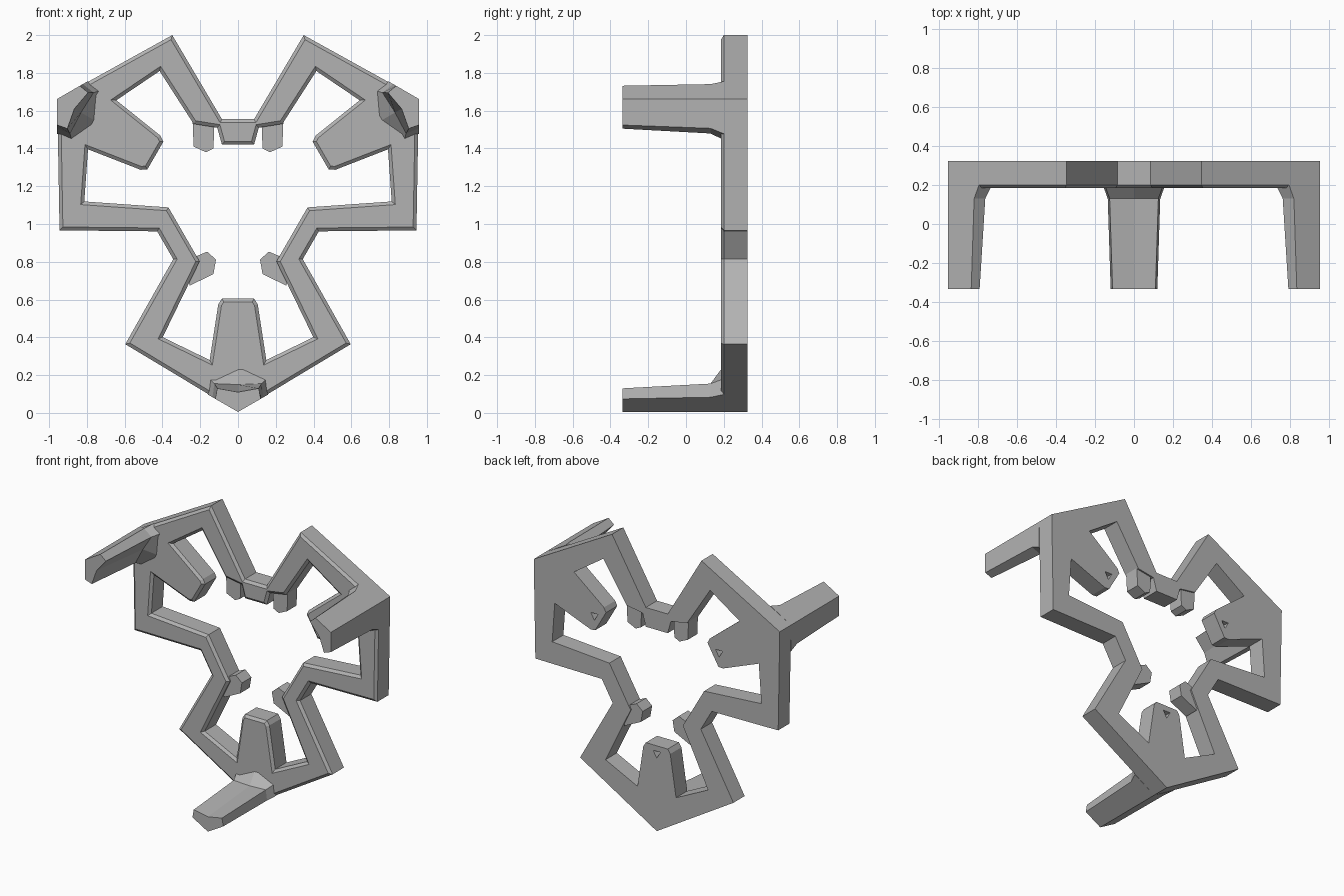
import bpy, bmesh, math
from mathutils import Vector, Matrix

cube = bpy.data.objects.get("Cube")
if cube:
    bpy.data.objects.remove(cube, do_unlink=True)

CENTRE = 1.11      # height of the three-fold axis
BACK, FRONT = 0.325, 0.2

grey = bpy.data.materials.new("plain_grey")
grey.use_nodes = True
grey.diffuse_color = (0.45, 0.45, 0.45, 1)
grey.node_tree.nodes["Principled BSDF"].inputs["Base Color"].default_value = (0.45, 0.45, 0.45, 1)


def finish(name, bm):
    bmesh.ops.recalc_face_normals(bm, faces=bm.faces)
    mesh = bpy.data.meshes.new(name)
    bm.to_mesh(mesh)
    bm.free()
    mesh.materials.append(grey)
    ob = bpy.data.objects.new(name, mesh)
    bpy.context.collection.objects.link(ob)
    return ob


def turned(points, third, y, side=1):
    """Points measured from the axis, mirrored and turned by thirds of a circle."""
    a = third * math.tau / 3
    c, s = math.cos(a), math.sin(a)
    return [Vector((side * x * c - z * s, y, side * x * s + z * c + CENTRE)) for x, z in points]


def loft(name, loops):
    """Closed solid through a row of matching cross-sections."""
    bm = bmesh.new()
    rings = [[bm.verts.new(p) for p in loop] for loop in loops]
    n = len(rings[0])
    for a, b in zip(rings, rings[1:]):
        for i in range(n):
            bm.faces.new((a[i], a[(i + 1) % n], b[(i + 1) % n], b[i]))
    bm.faces.new(rings[0])
    bm.faces.new(rings[-1])
    return finish(name, bm)


# Frame: one half-sector outline, mirrored and turned into a closed ring
outer = [(0, .445), (.085, .445), (.348, .89), (.957, .5525)]
tab = [(.4373, .2525), (.395, .326), (.411, .358), (.644, .545), (.415, .70)]
bridge_top = [(.235, .42), (.11, .40), (.085, .31), (0, .31)]
bridge_low = [(.165, .33), (0, .33)]

bm = bmesh.new()
for third in range(3):
    for side in (1, -1):
        outline = outer + tab + (bridge_low if third else bridge_top)
        bm.faces.new([bm.verts.new(p) for p in turned(outline, third, BACK, side)])
bmesh.ops.remove_doubles(bm, verts=bm.verts, dist=0.004)
bmesh.ops.recalc_face_normals(bm, faces=bm.faces)
result = bmesh.ops.extrude_face_region(bm, geom=bm.faces[:])
moved = [g for g in result["geom"] if isinstance(g, bmesh.types.BMVert)]
bmesh.ops.translate(bm, verts=moved, vec=(0, FRONT - BACK, 0))
bmesh.ops.recalc_face_normals(bm, faces=bm.faces)
front = [f for f in bm.faces if f.normal.y < -0.9]
bmesh.ops.inset_region(bm, faces=front, thickness=0.018, depth=0.015, use_even_offset=True)
frame = finish("frame", bm)

# Triangular pits in the back of each tab
for third in range(3):
    pit = bmesh.new()
    spot = turned([(0, -.56)], third, BACK)[0]
    spin = Matrix.Rotation(-third * math.tau / 3, 4, 'Y')
    tilt = Matrix.Rotation(math.pi / 2, 4, 'X')
    bmesh.ops.create_cone(pit, cap_ends=True, segments=3, radius1=0.01, radius2=0.055,
                          depth=0.12, matrix=Matrix.Translation(spot) @ spin @ tilt.inverted())
    cutter = finish("pit_cutter", pit)
    cutter.hide_render = True
    mod = frame.modifiers.new("pit", 'BOOLEAN')
    mod.operation = 'DIFFERENCE'
    mod.object = cutter
    bpy.context.view_layer.objects.active = frame
    bpy.ops.object.modifier_apply(modifier=mod.name)
    bpy.data.objects.remove(cutter, do_unlink=True)


# Legs: tapering corner-shaped bars reaching forward from the three corners
def leg_section(half, shoulder, ridge):
    low = -1.105 + half * 0.577
    return [(0, -1.105), (half, low), (half - .01, shoulder - CENTRE),
            (0, ridge - CENTRE), (.01 - half, shoulder - CENTRE), (-half, low)]


sections = [(-.335, .12, .13, .11), (.13, .135, .155, .15), (.2, .16, .18, .25)]
for third, name in enumerate(("bottom_leg", "left_leg", "right_leg")):
    loft(name, [turned(leg_section(*dims), third, y) for y, *dims in sections])

# Small nubs inside the notches
nub = [(.125, .42), (.24, .43), (.235, .30), (.17, .27), (.13, .29)]
low_nub = [(.125, .40), (.25, .44), (.26, .30), (.2, .25), (.14, .27)]
for name, shape, third, side in (("top_left_nub", nub, 0, 1), ("top_right_nub", nub, 0, -1),
                                 ("low_left_nub", low_nub, 2, 1), ("low_right_nub", low_nub, 1, -1)):
    loft(name, [turned(shape, third, y, side) for y in (FRONT + .01, BACK - .01)])
